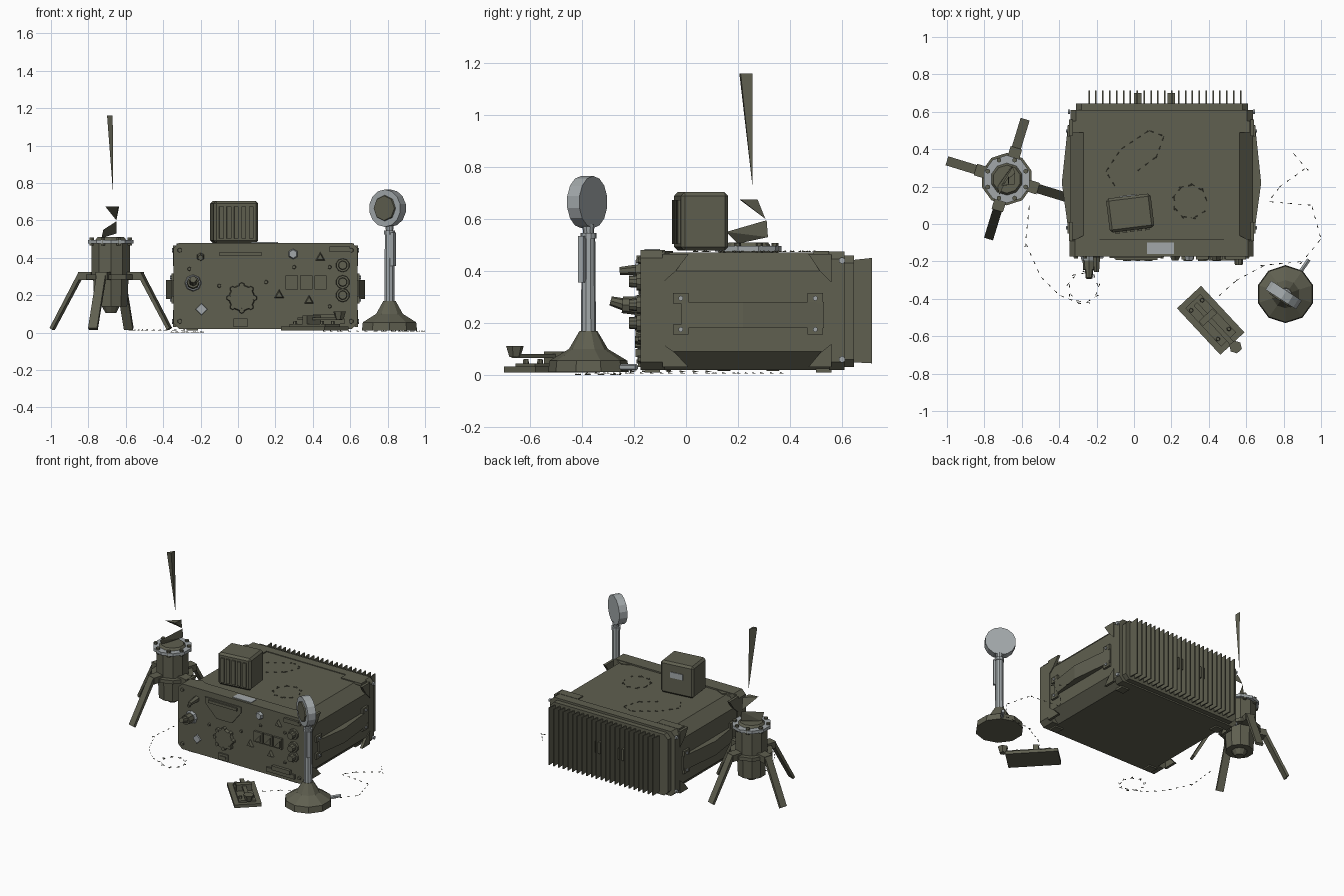
import bpy, bmesh, math
from mathutils import Vector, Matrix

if "Cube" in bpy.data.objects:
    bpy.data.objects.remove(bpy.data.objects["Cube"], do_unlink=True)


def material(name, rgb):
    m = bpy.data.materials.new(name)
    m.use_nodes = True
    m.diffuse_color = (*rgb, 1)
    m.node_tree.nodes["Principled BSDF"].inputs["Base Color"].default_value = (*rgb, 1)
    return m


OLIVE = material("olive drab", (0.115, 0.115, 0.08))
GREY = material("worn grey metal", (0.36, 0.39, 0.4))
NO_TURN = Matrix()


def finish(name, bm, mat, m=NO_TURN, bevel=0):
    bmesh.ops.recalc_face_normals(bm, faces=bm.faces)
    mesh = bpy.data.meshes.new(name)
    bm.to_mesh(mesh)
    bm.free()
    mesh.materials.append(mat)
    ob = bpy.data.objects.new(name, mesh)
    ob.matrix_world = m
    bpy.context.collection.objects.link(ob)
    if bevel:
        mod = ob.modifiers.new("edge", "BEVEL")
        mod.width, mod.segments = bevel, 1
    return ob


def prism(name, pts, axis, lo, hi, mat=OLIVE, m=NO_TURN, bevel=0):
    """Extrude a 2D outline along an axis."""
    place = {"x": lambda p, d: (d, *p), "y": lambda p, d: (p[0], d, p[1]),
             "z": lambda p, d: (*p, d)}[axis]
    bm = bmesh.new()
    a = [bm.verts.new(place(p, lo)) for p in pts]
    b = [bm.verts.new(place(p, hi)) for p in pts]
    bm.faces.new(a)
    bm.faces.new(b)
    for i in range(len(pts)):
        j = (i + 1) % len(pts)
        bm.faces.new((a[i], a[j], b[j], b[i]))
    return finish(name, bm, mat, m, bevel)


def box(name, x0, x1, y0, y1, z0, z1, mat=OLIVE, m=NO_TURN, bevel=0):
    return prism(name, [(x0, y0), (x1, y0), (x1, y1), (x0, y1)], "z", z0, z1, mat, m, bevel)


def chamfered(x0, x1, z0, z1, c):
    return [(x0 + c, z0), (x1 - c, z0), (x1, z0 + c), (x1, z1 - c),
            (x1 - c, z1), (x0 + c, z1), (x0, z1 - c), (x0, z0 + c)]


def rod(name, p0, p1, r0, r1, n=8, mat=OLIVE, m=NO_TURN):
    p0, p1 = Vector(p0), Vector(p1)
    bm = bmesh.new()
    turn = (p1 - p0).to_track_quat("Z", "Y").to_matrix().to_4x4()
    bmesh.ops.create_cone(bm, cap_ends=True, segments=n, radius1=r0, radius2=r1,
                          depth=(p1 - p0).length,
                          matrix=Matrix.Translation((p0 + p1) / 2) @ turn)
    return finish(name, bm, mat, m)


def hull(name, pts, mat=OLIVE):
    bm = bmesh.new()
    for p in pts:
        bm.verts.new(p)
    bmesh.ops.convex_hull(bm, input=bm.verts)
    return finish(name, bm, mat)


def cord(name, pts, z):
    """Broken cord: thin short pieces along a path."""
    bm = bmesh.new()
    for a, b in zip(pts, pts[1:]):
        a, b = Vector((*a, z)), Vector((*b, z))
        d = (b - a).normalized()
        side = Vector((-d.y, d.x, 0)) * 0.003
        for i in range(int((b - a).length / 0.05) + 1):
            s = a + d * 0.05 * i
            e = s + d * 0.025
            v = [bm.verts.new(p) for p in (s, e + side, e - side, e + Vector((0, 0, 0.006)))]
            for f in ((0, 1, 2), (0, 1, 3), (0, 2, 3), (1, 2, 3)):
                bm.faces.new([v[k] for k in f])
    finish(name, bm, OLIVE)


# Main case: body, front frame, rear frame, back plate
prism("case_body", chamfered(-0.34, 0.635, 0.02, 0.47, 0.07), "y", -0.1, 0.58)
prism("front_frame", chamfered(-0.345, 0.64, 0.02, 0.48, 0.03), "y", -0.175, -0.08)
prism("rear_frame", chamfered(-0.34, 0.635, 0.02, 0.475, 0.03), "y", 0.55, 0.61)
prism("back_plate", chamfered(-0.31, 0.61, 0.03, 0.46, 0.03), "y", 0.61, 0.645)

# Cooling fins
for i in range(23):
    x = -0.24 + i * 0.81 / 22
    prism("fin", [(0.62, 0.05), (0.715, 0.045), (0.715, 0.45), (0.62, 0.44)], "x", x - 0.004, x + 0.004)
for x in (0.02, 0.2):
    box("back_socket", x - 0.02, x + 0.02, 0.64, 0.7, 0.22, 0.3)

# Side gussets, hinge brackets, carrying straps and corner bolts
for side in (-1, 1):
    edge = 0.147 + side * 0.488
    a, b = sorted((edge - side * 0.012, edge + side * 0.006))
    for y, d in ((-0.09, 0.1), (0.56, -0.09)):
        for z, h in ((0.465, -0.11), (0.03, 0.09)):
            prism("gusset", [(y, z), (y + d, z), (y + d * 0.5, z + h * 0.6), (y, z + h)], "x", a, b)
        y2 = y + d * 0.7
        for z in (0.175, 0.295):
            c = edge + side * 0.015
            box("strap_bracket", min(edge, c), max(edge, c), y2 - 0.03, y2 + 0.03, z - 0.02, z + 0.02)
            rod("strap_bolt", (edge, y2, z), (edge + side * 0.022, y2, z), 0.01, 0.01, 6, GREY)
    mid, out = edge + side * 0.045, edge + side * 0.012
    prism("carry_strap", [(out, -0.02), (mid, 0.22), (out, 0.53), (edge - side * 0.01, 0.53),
                          (edge - side * 0.01, -0.02)], "z", 0.18, 0.28)
    for z in (0.06, 0.44):
        rod("corner_bolt", (edge, 0.6, z), (edge + side * 0.012, 0.6, z), 0.013, 0.013, 6, GREY)
        rod("front_bolt", (edge - side * 0.03, -0.17, z), (edge - side * 0.03, -0.185, z), 0.014, 0.012, 6)

# Top plates and feet
box("grey_label", 0.07, 0.215, -0.16, -0.1, 0.475, 0.484, GREY)
for x0, x1 in ((-0.33, -0.16), (0.46, 0.62)):
    box("top_tab", x0, x1, 0.49, 0.55, 0.46, 0.477)
    prism("top_corner", [(x0, -0.09), (x1, -0.09), ((x0 + x1) / 2, -0.05)], "z", 0.46, 0.476)
    for y in (-0.13, 0.53):
        box("foot", (x0 + x1) / 2 - 0.03, (x0 + x1) / 2 + 0.03, y - 0.03, y + 0.03, 0.01, 0.03)

# Front panel: shield plate, slot bar, large dial
F = -0.175
prism("shield_plate", [(-0.13, 0.44), (0.15, 0.44), (0.15, 0.4), (0.08, 0.31), (-0.04, 0.31),
                       (-0.13, 0.4)], "y", F - 0.008, F)
box("shield_bar", -0.1, 0.125, F - 0.018, F, 0.41, 0.43)
rod("main_dial", (0.02, F, 0.185), (0.02, F - 0.02, 0.185), 0.075, 0.07, 8)
for i in range(8):
    a = math.tau * i / 8
    x, z = 0.02 + 0.068 * math.cos(a), 0.185 + 0.068 * math.sin(a)
    rod("dial_grip", (x, F, z), (x, F - 0.022, z), 0.016, 0.013, 6)
box("small_window", -0.025, 0.05, F - 0.01, F, 0.03, 0.075)
box("small_window_bar", -0.01, 0.035, F - 0.016, F, 0.045, 0.06)

# Front panel: plugs, knobs, buttons, lamps
rod("plug_ring", (-0.24, F, 0.265), (-0.24, F - 0.02, 0.265), 0.045, 0.04, 8, GREY)
rod("plug_body", (-0.24, F, 0.265), (-0.24, F - 0.07, 0.27), 0.036, 0.032, 8)
rod("plug_tip", (-0.24, F - 0.06, 0.27), (-0.24, F - 0.115, 0.285), 0.024, 0.018, 8)
rod("upper_plug", (-0.2, F, 0.405), (-0.2, F - 0.08, 0.4), 0.022, 0.015, 6)
rod("grey_socket", (-0.195, F, 0.125), (-0.195, F - 0.009, 0.125), 0.032, 0.03, 4, GREY)
for z in (0.2, 0.27, 0.36):
    rod("side_knob_collar", (0.56, F, z), (0.56, F - 0.015, z), 0.037, 0.035, 10)
    rod("side_knob", (0.56, F, z), (0.56, F - 0.045, z), 0.026, 0.022, 10)
for i in range(3):
    x = 0.255 + i * 0.077
    box("button", x, x + 0.065, F - 0.014, F, 0.23, 0.305)
    prism("button_wedge", [(x + 0.01, 0.24), (x + 0.055, 0.24), (x + 0.055, 0.29)], "y", F - 0.022, F)
rod("grey_lamp", (0.295, F, 0.42), (0.295, F - 0.02, 0.42), 0.028, 0.022, 6, GREY)
for x, z in ((0.44, 0.4), (0.38, 0.17), (0.22, 0.2)):
    rod("pointer_switch", (x, F, z), (x, F - 0.02, z), 0.03, 0.02, 3)
for x, z in ((-0.26, 0.34), (-0.1, 0.25), (0.15, 0.27), (0.3, 0.35), (0.49, 0.35), (0.49, 0.14)):
    rod("panel_screw", (x, F, z), (x, F - 0.01, z), 0.011, 0.009, 6)
box("latch_plate", 0.35, 0.57, F - 0.012, F, 0.045, 0.075)
box("latch_bar", 0.4, 0.54, F - 0.02, F, 0.07, 0.1)
box("top_grip", 0.49, 0.6, F - 0.015, F, 0.43, 0.46)

# Loudspeaker box standing on the case
S = Matrix.Translation((-0.02, 0.055, 0.478)) @ Matrix.Rotation(math.radians(7), 4, "Z")
box("speaker_box", -0.12, 0.12, -0.088, 0.095, 0, 0.225, OLIVE, S, 0.014)
for i in range(5):
    x = -0.08 + i * 0.04
    box("speaker_rib", x - 0.012, x + 0.012, -0.098, -0.08, 0.025, 0.195, OLIVE, S)
box("speaker_label", -0.045, 0.045, 0.09, 0.1, 0.12, 0.16, GREY, S)

# Aerial base on four legs
T = Matrix.Translation((-0.68, 0.24, 0))
for name, z0, z1, r0, r1, mat in (
        ("aerial_tip", 0.105, 0.14, 0.03, 0.05, OLIVE), ("aerial_lower", 0.14, 0.3, 0.092, 0.1, OLIVE),
        ("hinge_ring", 0.285, 0.31, 0.14, 0.14, OLIVE), ("aerial_upper", 0.3, 0.475, 0.108, 0.108, OLIVE),
        ("aerial_flange", 0.475, 0.495, 0.128, 0.128, GREY), ("aerial_cap", 0.49, 0.51, 0.09, 0.075, OLIVE)):
    rod(name, (0, 0, z0), (0, 0, z1), r0, r1, 10, mat, T)
for i in range(4):
    L = T @ Matrix.Rotation(math.radians(73 + 90 * i), 4, "Z")
    prism("aerial_leg", [(0.15, 0.32), (0.175, 0.32), (0.335, 0.025), (0.32, 0.015)], "y",
          -0.025, 0.025, OLIVE, L)
    box("leg_hinge", 0.1, 0.175, -0.032, 0.032, 0.28, 0.325, OLIVE, L)
for i in range(8):
    a = math.tau * (i + 0.5) / 8
    x, y = 0.11 * math.cos(a), 0.11 * math.sin(a)
    rod("flange_bolt", (x, y, 0.465), (x, y, 0.508), 0.013, 0.013, 6, OLIVE, T)

# Aerial blades
hull("aerial_blade_top", [(-0.7, 0.205, 1.16), (-0.67, 0.255, 1.16), (-0.67, 0.21, 1.16), (-0.667, 0.255, 0.73)])
hull("aerial_blade_middle", [(-0.71, 0.205, 0.675), (-0.635, 0.275, 0.675), (-0.64, 0.21, 0.675), (-0.65, 0.305, 0.6)])
hull("aerial_blade_low", [(-0.72, 0.155, 0.55), (-0.65, 0.31, 0.595), (-0.65, 0.315, 0.53), (-0.73, 0.2, 0.505)])

# Desk microphone
M = Matrix.Translation((0.81, -0.375, 0))
for name, z0, z1, r0, r1, mat in (
        ("mic_foot", 0.012, 0.055, 0.155, 0.15, OLIVE), ("mic_base_slope", 0.055, 0.1, 0.15, 0.075, OLIVE),
        ("mic_base_neck", 0.1, 0.17, 0.075, 0.034, OLIVE), ("mic_pole", 0.17, 0.53, 0.029, 0.026, GREY),
        ("mic_collar", 0.525, 0.545, 0.031, 0.031, GREY), ("mic_joint", 0.54, 0.58, 0.02, 0.024, GREY)):
    rod(name, (0, 0, z0), (0, 0, z1), r0, r1, 10, mat, M)
rod("mic_cable_stub", (0.08, 0.12, 0.03), (0.125, 0.185, 0.03), 0.012, 0.012, 6, GREY, M)
H = Matrix.Translation((0.8, -0.38, 0.665)) @ Matrix.Rotation(math.radians(-33), 4, "Z")
rod("mic_head", (0, 0.028, 0), (0, -0.028, 0), 0.1, 0.1, 14, GREY, H)
rod("mic_grille", (0, -0.027, 0), (0, -0.036, 0), 0.07, 0.066, 8, OLIVE, H)
box("mic_switch", 0.02, 0.045, -0.012, 0.012, -0.31, -0.13, GREY, H)

# Signal key
K = Matrix.Translation((0.41, -0.515, 0)) @ Matrix.Rotation(math.radians(-47), 4, "Z")
box("key_plate", -0.17, 0.17, -0.088, 0.088, 0.01, 0.032, OLIVE, K)
box("key_pad", -0.14, 0.14, -0.055, 0.055, 0.03, 0.045, OLIVE, K)
box("key_arm", -0.12, 0.2, -0.013, 0.013, 0.066, 0.08, OLIVE, K)
box("key_bridge", -0.04, -0.005, -0.05, 0.05, 0.04, 0.09, OLIVE, K)
rod("key_knob", (0.195, 0, 0.07), (0.195, 0, 0.112), 0.022, 0.035, 6, OLIVE, K)
for x in (-0.11, 0.1):
    for y in (-0.04, 0.04):
        rod("key_post", (x, y, 0.03), (x, y, 0.062), 0.014, 0.01, 6, OLIVE, K)

# Broken cords on the ground and on the case
cord("key_cord", [(0.85, 0.38), (0.92, 0.3), (0.78, 0.2), (0.72, 0.12), (0.95, 0.1), (1, -0.08),
                  (0.9, -0.2), (0.7, -0.22), (0.55, -0.3), (0.47, -0.37)], 0.005)
cord("aerial_cord", [(-0.56, 0.1), (-0.58, -0.1), (-0.5, -0.28), (-0.4, -0.38), (-0.3, -0.42)], 0.012)
cord("plug_cord", [(-0.27 + 0.08 * math.cos(a * 0.7), -0.34 + 0.08 * math.sin(a * 0.7)) for a in range(10)], 0)
cord("speaker_cord", [(-0.1, 0.2), (-0.15, 0.28), (-0.07, 0.4), (0.08, 0.5), (0.16, 0.47), (0.12, 0.36), (0, 0.27)], 0.473)
cord("case_cord", [(0.3 + 0.09 * math.cos(a * 0.7), 0.12 + 0.09 * math.sin(a * 0.7)) for a in range(9)], 0.473)
